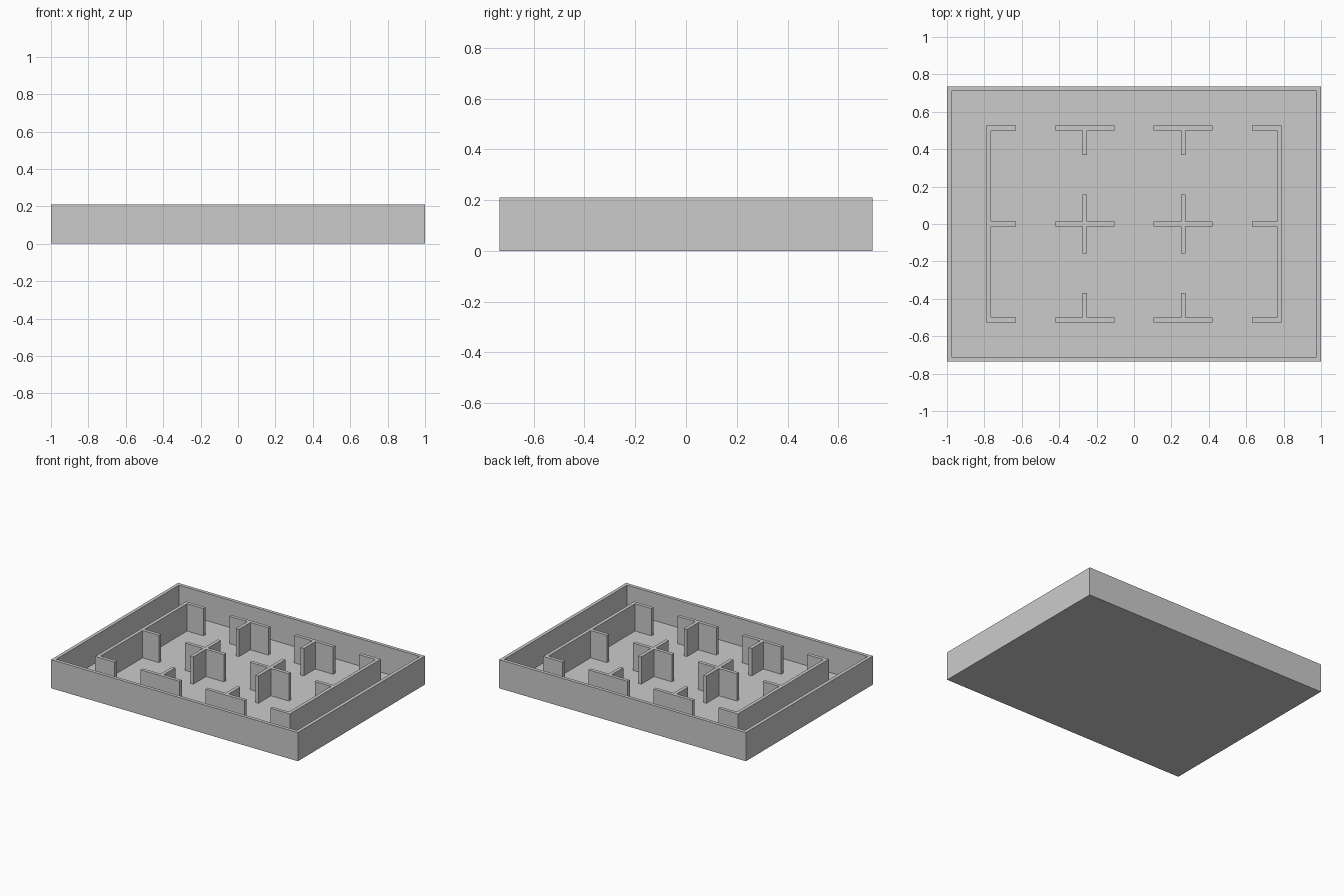
import bpy, bmesh

if "Cube" in bpy.data.objects:
    bpy.data.objects.remove(bpy.data.objects["Cube"])

L, W, H = 1.0, 0.735, 0.21      # half length, half width, height
T, FLOOR = 0.025, 0.01          # wall and floor thickness
P = 0.263                       # column offset from centre
A = 0.158                       # divider arm length
OX, OY = 0.789, 0.526           # outer edges of divider grid
h = T / 2


def finish(name, bm):
    bmesh.ops.recalc_face_normals(bm, faces=bm.faces[:])
    mesh = bpy.data.meshes.new(name)
    bm.to_mesh(mesh)
    bm.free()
    obj = bpy.data.objects.new(name, mesh)
    bpy.context.collection.objects.link(obj)
    return obj


def prism(name, outline, sx=1, sy=1):
    """Extrude a plan outline from the floor to the rim, optionally mirrored."""
    bm = bmesh.new()
    face = bm.faces.new([bm.verts.new((x * sx, y * sy, FLOOR)) for x, y in outline])
    up = bmesh.ops.extrude_face_region(bm, geom=[face], use_keep_orig=True)["geom"]
    for v in up:
        if isinstance(v, bmesh.types.BMVert):
            v.co.z = H
    return finish(name, bm)


# Open tray: box with an inset, sunken top face
bm = bmesh.new()
bmesh.ops.create_cube(bm, size=1)
for v in bm.verts:
    v.co = (v.co.x * 2 * L, v.co.y * 2 * W, (v.co.z + 0.5) * H)
bm.normal_update()
top = max(bm.faces, key=lambda f: f.calc_center_median().z)
bmesh.ops.inset_region(bm, faces=[top], thickness=T, use_even_offset=True)
floor = bmesh.ops.extrude_discrete_faces(bm, faces=[top])["faces"][0]
for v in floor.verts:
    v.co.z = FLOOR
finish("tray", bm)

# Plan outlines of the dividers
cross = [(h, h), (A, h), (A, -h), (h, -h), (h, -A), (-h, -A),
         (-h, -h), (-A, -h), (-A, h), (-h, h), (-h, A), (h, A)]
tee = [(-A, OY), (-A, OY - T), (-h, OY - T), (-h, OY - A), (h, OY - A),
       (h, OY - T), (A, OY - T), (A, OY)]
i, e = OX - T, OX - A           # inner face of side wall, stub ends
side = [(OX, -OY), (OX, OY), (e, OY), (e, OY - T), (i, OY - T), (i, h),
        (e, h), (e, -h), (i, -h), (i, T - OY), (e, T - OY), (e, -OY)]

for sx, lr in ((-1, "left"), (1, "right")):
    prism(f"side_divider_{lr}", side, sx)
    prism(f"cross_divider_{lr}", [(x + P, y) for x, y in cross], sx)
    for sy, fb in ((-1, "front"), (1, "back")):
        prism(f"tee_divider_{fb}_{lr}", [(x + P, y) for x, y in tee], sx, sy)
